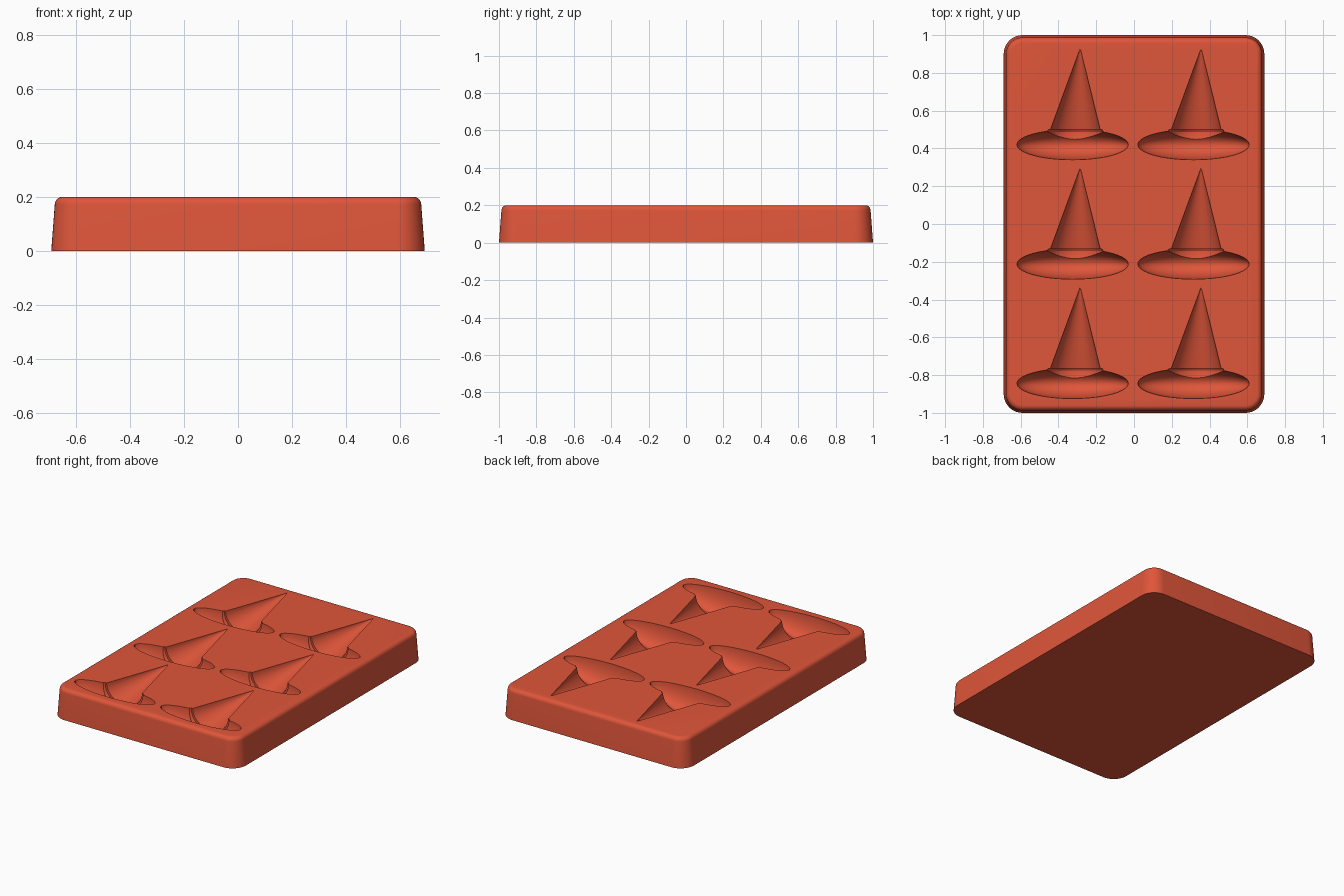
import bpy, bmesh
from math import sin, cos, pi, radians

cube = bpy.data.objects.get("Cube")
if cube:
    bpy.data.objects.remove(cube, do_unlink=True)

TOP = 0.2
red = bpy.data.materials.new("terracotta_red")
red.use_nodes = True
red.diffuse_color = (0.74, 0.092, 0.042, 1)
red.node_tree.nodes["Principled BSDF"].inputs["Base Color"].default_value = red.diffuse_color


def loft(bm, rings):
    """Skin closed rings of points and cap both ends."""
    loops = [[bm.verts.new(p) for p in ring] for ring in rings]
    n = len(loops[0])
    for a, b in zip(loops, loops[1:]):
        for i in range(n):
            j = (i + 1) % n
            bm.faces.new((a[i], a[j], b[j], b[i]))
    bm.faces.new(loops[0][::-1])
    bm.faces.new(loops[-1])


def make_object(name, bm):
    bmesh.ops.recalc_face_normals(bm, faces=bm.faces)
    mesh = bpy.data.meshes.new(name)
    bm.to_mesh(mesh)
    bm.free()
    obj = bpy.data.objects.new(name, mesh)
    bpy.context.collection.objects.link(obj)
    mesh.materials.append(red)
    return obj


def rounded_rect(inset, z, radius=0.1, steps=10):
    hx, hy, r = 0.69 - inset, 1 - inset, radius - inset
    pts = []
    for k, (sx, sy) in enumerate(((1, 1), (-1, 1), (-1, -1), (1, -1))):
        for i in range(steps + 1):
            a = (k + i / steps) * pi / 2
            pts.append((sx * (hx - r) + r * cos(a), sy * (hy - r) + r * sin(a), z))
    return pts


# Tray: drafted sides with a rounded top edge
bm = bmesh.new()
fillet = 0.028
rings = [rounded_rect(0, 0)]
for i in range(7):
    a = i / 6 * pi / 2
    rings.append(rounded_rect(0.013 + fillet * (1 - cos(a)), TOP - fillet + fillet * sin(a)))
loft(bm, rings)
tray = make_object("mold_tray", bm)

# Hat cavities: a flattened brim, a band and a leaning pointed crown
centres = [(x, y) for x in (-0.325, 0.315) for y in (0.42, -0.212, -0.844)]


def lathe(bm, centre, profile, depth, sides=48):
    """Profile rows are (shift in x, distance along y, radius)."""
    cx, cy = centre
    loft(bm, [[(cx + dx + r * cos(2 * pi * i / sides), cy + y,
                TOP + depth * r * sin(2 * pi * i / sides)) for i in range(sides)]
              for dx, y, r in profile])


brim = [(0, -0.08 * cos(a), 0.295 * sin(a))
        for a in (pi * (i + 0.15) / 20.3 for i in range(21))]
band = [(0.01, 0.02, 0.142), (0.01, 0.05, 0.15), (0.012, 0.068, 0.15), (0.014, 0.08, 0.142)]
crown = [(0.01, 0.01, 0.153), (0.04, 0.505, 0.002)]

for name, profile, depth in (("brim", brim, 0.5), ("band", band, 0.95), ("crown", crown, 0.85)):
    bm = bmesh.new()
    for c in centres:
        lathe(bm, c, profile, depth)
    cutter = make_object(name + "_cutter", bm)
    cutter.hide_render = True
    bpy.context.view_layer.objects.active = tray
    mod = tray.modifiers.new(name + "_cavity", 'BOOLEAN')
    mod.operation = 'DIFFERENCE'
    mod.solver = 'EXACT'
    mod.object = cutter
    bpy.ops.object.modifier_apply(modifier=mod.name)
    bpy.data.objects.remove(cutter, do_unlink=True)

# Smooth curved walls, keep rims crisp
bpy.ops.object.select_all(action='DESELECT')
tray.select_set(True)
bpy.context.view_layer.objects.active = tray
bpy.ops.object.shade_smooth_by_angle(angle=radians(30))
